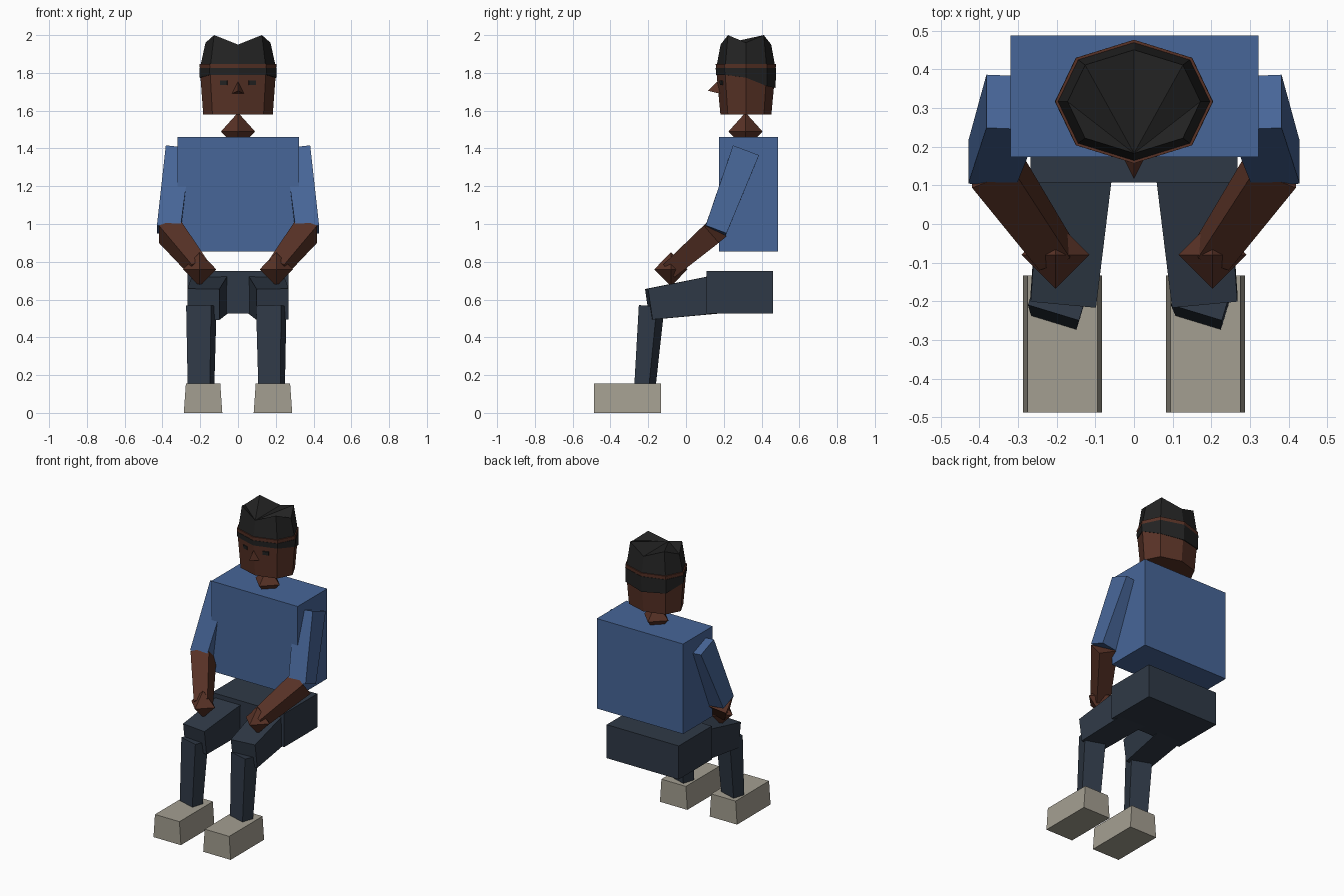
import bpy, bmesh, math
from mathutils import Vector

if "Cube" in bpy.data.objects:
    bpy.data.objects.remove(bpy.data.objects["Cube"])


def material(name, rgb):
    m = bpy.data.materials.new(name)
    lin = [((c / 255 + 0.055) / 1.055) ** 2.4 for c in rgb]
    m.diffuse_color = (*lin, 1)
    m.use_nodes = True
    m.node_tree.nodes["Principled BSDF"].inputs["Base Color"].default_value = m.diffuse_color
    return m


SHIRT = material("blue shirt", (71, 102, 152))
PANTS = material("dark trousers", (47, 57, 70))
SHOES = material("stone shoes", (164, 159, 145))
SKIN = material("brown skin", (88, 50, 38))
HAIR = material("black hair", (35, 35, 35))


def loft(name, rings, mat, fan_top=False):
    """Skin a stack of equal-length point rings and close both ends."""
    bm = bmesh.new()
    vs = [[bm.verts.new(p) for p in r] for r in rings]
    n = len(vs[0])
    for a, b in zip(vs, vs[1:]):
        for i in range(n):
            j = (i + 1) % n
            bm.faces.new((a[i], a[j], b[j], b[i]))
    bm.faces.new(vs[0][::-1])
    if fan_top:
        for i in range(1, n - 1):
            bm.faces.new((vs[-1][0], vs[-1][i], vs[-1][i + 1]))
    else:
        bm.faces.new(vs[-1])
    return finish(name, bm, mat)


def finish(name, bm, mat):
    bmesh.ops.recalc_face_normals(bm, faces=bm.faces)
    me = bpy.data.meshes.new(name)
    bm.to_mesh(me)
    bm.free()
    me.materials.append(mat)
    ob = bpy.data.objects.new(name, me)
    bpy.context.collection.objects.link(ob)
    return ob


def box(name, x0, x1, y0, y1, z0, z1, mat, inset=0):
    """Box whose top can be narrowed in x."""
    def rect(i, z):
        return [(x0 + i, y0, z), (x1 - i, y0, z), (x1 - i, y1, z), (x0 + i, y1, z)]
    return loft(name, [rect(0, z0), rect(inset, z1)], mat)


def limb(name, a, b, size_a, size_b, mat, yaw=0):
    """Tapered four-sided bar from a to b."""
    a, b = Vector(a), Vector(b)
    d = (b - a).normalized()
    u = Vector((math.cos(yaw), math.sin(yaw), 0))
    u = (u - d * u.dot(d)).normalized()
    v = d.cross(u)
    rings = []
    for c, (w, h) in ((a, size_a), (b, size_b)):
        rings.append([c + u * sx * w / 2 + v * sy * h / 2
                      for sx, sy in ((-1, -1), (1, -1), (1, 1), (-1, 1))])
    return loft(name, rings, mat)


def diamond(name, c, r, rz, mat):
    """Eight-faced ball."""
    bm = bmesh.new()
    ring = [bm.verts.new((c[0] + x * r, c[1] + y * r, c[2]))
            for x, y in ((1, 0), (0, 1), (-1, 0), (0, -1))]
    for s in (-1, 1):
        tip = bm.verts.new((c[0], c[1], c[2] + s * rz))
        for i in range(4):
            bm.faces.new((ring[i], ring[(i + 1) % 4], tip))
    return finish(name, bm, mat)


CY = 0.317  # head centre in y


def octagon(rx, ry, zs):
    """Head ring starting at the front; zs = front, front diagonal, side, back diagonal, back."""
    pts = []
    for i in range(8):
        t = i * math.pi / 4
        k = 1.04 if i % 2 else 1.0
        z = zs[min(i, 8 - i)]
        pts.append((rx * k * math.sin(t), CY - ry * math.cos(t), z))
    return pts


# Torso and pelvis
box("torso", -0.32, 0.322, 0.174, 0.488, 0.855, 1.46, SHIRT)
box("pelvis", -0.268, 0.268, 0.108, 0.46, 0.525, 0.75, PANTS)

# Neck and head
diamond("neck", (0, 0.315, 1.49), 0.09, 0.1, SKIN)
loft("head", [octagon(0.184, 0.135, [1.58] * 5),
              octagon(0.204, 0.16, [1.848] * 5)], SKIN)

# Hair crown with raised corners, and the hairline band dipping at the nape
loft("hair_crown", [octagon(0.197, 0.153, [1.846] * 5),
                    octagon(0.172, 0.134, [1.95, 2.0, 1.96, 2.0, 1.95])],
     HAIR, fan_top=True)
loft("hairline_band", [octagon(0.203, 0.157, [1.79, 1.79, 1.775, 1.73, 1.72]),
                       octagon(0.205, 0.16, [1.825] * 5)], HAIR)

# Nose
bm = bmesh.new()
base = [bm.verts.new(p) for p in ((-0.032, 0.18, 1.69), (0.032, 0.18, 1.69), (0, 0.165, 1.755))]
tip = bm.verts.new((0, 0.117, 1.705))
bm.faces.new(base)
for i in range(3):
    bm.faces.new((base[i], base[(i + 1) % 3], tip))
finish("nose", bm, SKIN)

for side, s in (("left", -1), ("right", 1)):
    # Eye plate lying on the slanted face panel
    eye = box(side + "_eye", -0.019, 0.019, -0.004, 0.004, -0.012, 0.012, HAIR)
    eye.location = (s * 0.075, 0.188, 1.747)
    eye.rotation_euler = (math.radians(5), 0, s * math.radians(17.5))

    # Arm
    limb(side + "_sleeve", (s * 0.315, 0.315, 1.383), (s * 0.367, 0.157, 0.965),
         (0.135, 0.147), (0.125, 0.118), SHIRT)
    limb(side + "_forearm", (s * 0.365, 0.155, 0.965), (s * 0.205, -0.075, 0.765),
         (0.122, 0.122), (0.09, 0.09), SKIN)
    diamond(side + "_hand", (s * 0.203, -0.08, 0.76), 0.088, 0.09, SKIN)

    # Leg; both shins turn the same way
    limb(side + "_thigh", (s * 0.145, 0.2, 0.633), (s * 0.183, -0.197, 0.575),
         (0.19, 0.208), (0.17, 0.165), PANTS)
    dx = -0.009
    limb(side + "_shin", (s * 0.185 + dx, -0.182, 0.565), (s * 0.187 + dx, -0.219, 0.12),
         (0.138, 0.1), (0.122, 0.08), PANTS, yaw=math.radians(-17))
    box(side + "_shoe", s * 0.185 - 0.102, s * 0.185 + 0.102, -0.488, -0.133,
        0, 0.155, SHOES, inset=0.011)
